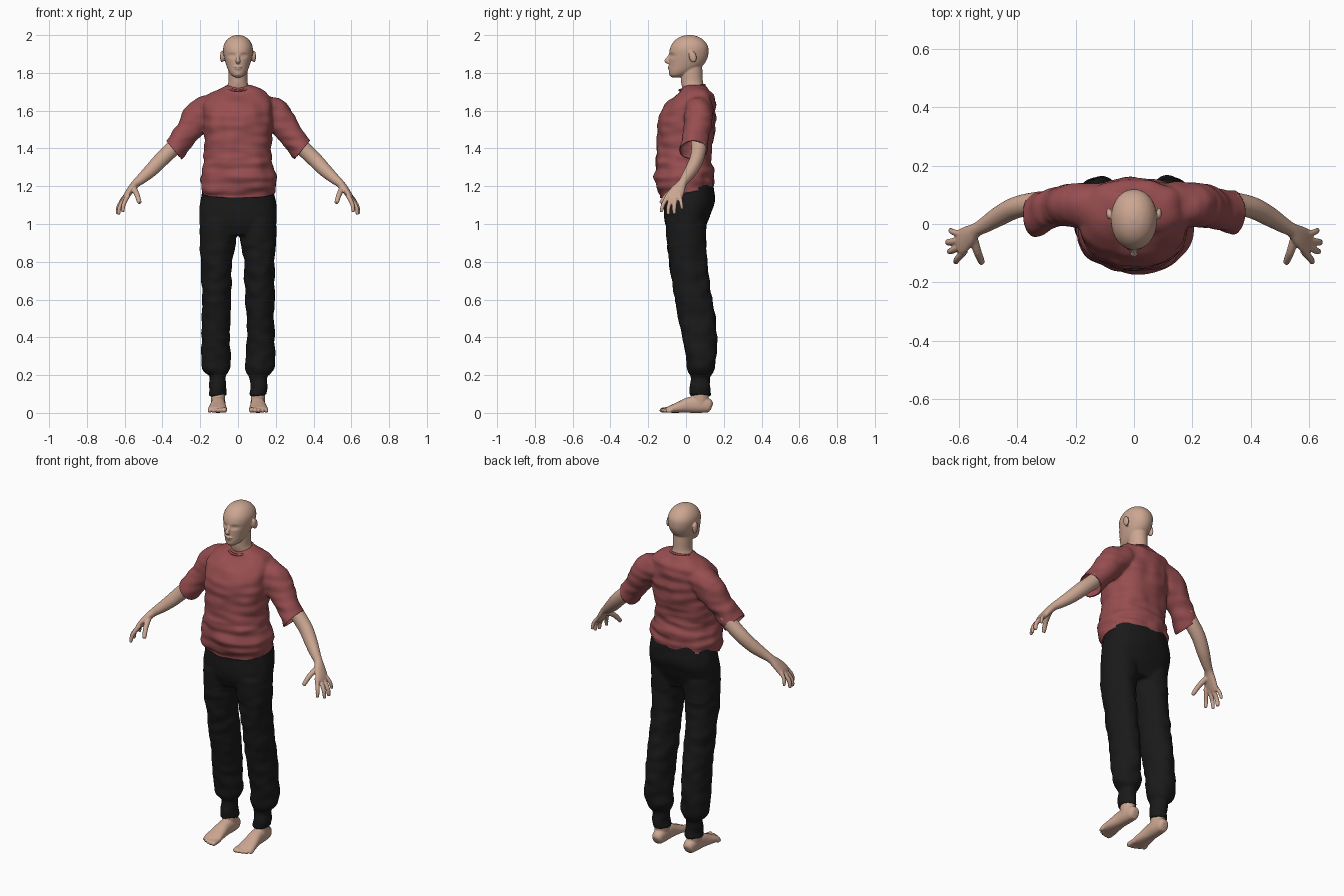
import bpy, bmesh, math
from mathutils import Vector, Matrix, noise

if "Cube" in bpy.data.objects:
    bpy.data.objects.remove(bpy.data.objects["Cube"])


def material(name, rgb):
    m = bpy.data.materials.new(name)
    m.diffuse_color = (*rgb, 1)
    m.use_nodes = True
    m.node_tree.nodes["Principled BSDF"].inputs["Base Color"].default_value = m.diffuse_color
    return m


SKIN = material("skin", (0.60, 0.38, 0.285))
RED = material("red cloth", (0.31, 0.075, 0.08))
BLACK = material("black cloth", (0.010, 0.010, 0.010))


def spline(rows, steps):
    """Catmull-Rom interpolation through rows of numbers."""
    out = []
    for i in range(len(rows) - 1):
        a, b, c, d = (rows[max(0, min(len(rows) - 1, k))] for k in (i - 1, i, i + 1, i + 2))
        for t in (j / steps for j in range(steps)):
            out.append([q + 0.5 * t * (r - p + t * (2 * p - 5 * q + 4 * r - s + t * (3 * (q - r) + s - p)))
                        for p, q, r, s in zip(a, b, c, d)])
    return out + [list(rows[-1])]


def tube(bm, rows, s=1, ref=(0, 1, 0), flat=False, power=2.0, seg=28, steps=4):
    """Closed loft; each row is x, y, z, radius along ref, radius across. s=-1 mirrors in x."""
    rows = spline(rows, steps)
    pts = [Vector(r[:3]) for r in rows]
    rings = []
    for i, r in enumerate(rows):
        tan = (pts[min(i + 1, len(pts) - 1)] - pts[max(i - 1, 0)]).normalized()
        if flat:
            tan = Vector((0, 0, 1))
        side = Vector(ref)
        side = (side - tan * side.dot(tan)).normalized()
        up = tan.cross(side)
        ring = []
        for k in range(seg):
            a = 2 * math.pi * k / seg
            c, n = math.cos(a), math.sin(a)
            c = math.copysign(abs(c) ** (2 / power), c)
            n = math.copysign(abs(n) ** (2 / power), n)
            p = pts[i] + side * c * max(r[3], 0.001) + up * n * max(r[4], 0.001)
            ring.append(bm.verts.new((p.x * s, p.y, p.z)))
        rings.append(ring)
    faces = [bm.faces.new(rings[0]), bm.faces.new(rings[-1])]
    for a, b in zip(rings, rings[1:]):
        for k in range(seg):
            j = (k + 1) % seg
            faces.append(bm.faces.new((a[k], a[j], b[j], b[k])))
    bmesh.ops.recalc_face_normals(bm, faces=faces)


def torso(bm, rows):
    """Loft of level rings; each row is z, centre y, half width, half depth."""
    tube(bm, [(0, y, z, d, w) for z, y, w, d in rows], flat=True, power=2.3, seg=40)


def ball(bm, pos, radii, tilt=0):
    m = Matrix.Translation(pos) @ Matrix.Rotation(tilt, 4, 'X') @ Matrix.Diagonal((*radii, 1))
    bmesh.ops.create_uvsphere(bm, u_segments=20, v_segments=12, radius=1, matrix=m)


def finish(bm, name, mat, voxel, smooth=4, shape=None):
    """Fuse the overlapping lofts into one skin, smooth it, then apply an optional shaping step."""
    mesh = bpy.data.meshes.new(name)
    bm.to_mesh(mesh)
    bm.free()
    ob = bpy.data.objects.new(name, mesh)
    bpy.context.collection.objects.link(ob)
    r = ob.modifiers.new("fuse", 'REMESH')
    r.mode, r.voxel_size = 'VOXEL', voxel
    sm = ob.modifiers.new("smooth", 'SMOOTH')
    sm.factor, sm.iterations = 0.5, smooth
    dg = bpy.context.evaluated_depsgraph_get()
    new = bpy.data.meshes.new_from_object(ob.evaluated_get(dg))
    ob.modifiers.clear()
    b = bmesh.new()
    b.from_mesh(new)
    if shape:
        b.normal_update()
        shape(b)
    for f in b.faces:
        f.smooth = True
        f.material_index = 0
    b.to_mesh(new)
    b.free()
    new.materials.clear()
    new.materials.append(mat)
    ob.data = new
    return ob


def wrinkle(b, amount, freq):
    moves = [(v, v.normal * amount(v.co) * noise.noise(Vector((v.co.x * freq[0], v.co.y * freq[1], v.co.z * freq[2]))))
             for v in b.verts]
    for v, d in moves:
        v.co += d


# Shirt: torso and sleeves fused, then cut open at the hems
bm = bmesh.new()
torso(bm, [(1.06, 0, .18, .13), (1.14, .005, .192, .14), (1.20, -.005, .198, .152), (1.26, -.008, .195, .156),
           (1.33, -.012, .182, .15), (1.40, -.008, .177, .147), (1.48, .0, .179, .15), (1.56, .005, .183, .152),
           (1.62, .02, .185, .135), (1.67, .04, .172, .112), (1.70, .05, .145, .085), (1.72, .05, .10, .068),
           (1.735, .045, .062, .058)])
for s in (1, -1):
    tube(bm, [(.10, .06, 1.635, .075, .06), (.20, .065, 1.578, .078, .083), (.27, .055, 1.485, .068, .067),
              (.34, .035, 1.392, .074, .062), (.40, .02, 1.31, .076, .062)], s)


def cut_shirt(b):
    wrinkle(b, lambda c: .012 if c.z < 1.36 else .007, (7, 7, 26))
    wrinkle(b, lambda c: .008, (14, 14, 9))
    bmesh.ops.bisect_plane(b, geom=b.verts[:] + b.edges[:] + b.faces[:], plane_co=(0, 0, 1.165),
                           plane_no=(0, .2, -1), clear_outer=True)
    for s in (1, -1):
        fs = [f for f in b.faces if f.calc_center_median().x * s > .235]
        geom = {e for f in fs for e in f.edges} | {v for f in fs for v in f.verts} | set(fs)
        bmesh.ops.bisect_plane(b, geom=list(geom), plane_co=(.34 * s, .035, 1.392),
                               plane_no=(.765 * s, 0, -.644), clear_outer=True)


shirt = finish(bm, "shirt", RED, .008, 5, cut_shirt)
sol = shirt.modifiers.new("cloth thickness", 'SOLIDIFY')
sol.thickness, sol.offset = .005, -1

# Collar band
bm = bmesh.new()
ring = [(.066 * math.cos(a), .032 + .066 * math.sin(a), 1.722 + .014 * math.sin(a), .007, .007)
        for a in (2 * math.pi * k / 24 for k in range(25))]
tube(bm, ring, ref=(0, 0, 1), seg=10, steps=1)
finish(bm, "collar", RED, .004, 1)

# Trousers: hips and two legs with gathered cuffs
bm = bmesh.new()
torso(bm, [(1.23, .02, .18, .12), (1.15, .02, .194, .132), (1.10, .017, .203, .132), (1.05, .006, .205, .122),
           (1.0, .0, .203, .11), (.94, .0, .175, .085)])
for s in (1, -1):
    tube(bm, [(.10, 0, 1.02, .108, .103), (.108, .003, .9, .104, .095), (.112, .01, .8, .1, .083),
              (.114, .025, .7, .098, .079), (.114, .04, .6, .1, .077), (.117, .065, .45, .096, .074),
              (.118, .08, .3, .081, .077), (.117, .08, .24, .073, .077), (.112, .079, .207, .060, .060),
              (.108, .076, .188, .052, .046), (.107, .075, .09, .054, .046)], s, flat=True)
finish(bm, "trousers", BLACK, .008, 4, lambda b: wrinkle(b, lambda c: .008 if c.z < .9 else .003, (14, 14, 18)))

# Head and neck with nose, lips, brows, eyelids and ears
bm = bmesh.new()
tube(bm, [(0, .05, 1.66, .05, .075), (0, .042, 1.71, .058, .066), (0, .032, 1.75, .058, .051),
          (0, .03, 1.80, .057, .05), (0, .03, 1.87, .055, .05)], flat=True)
tube(bm, [(0, y, z, d, w) for z, y, w, d in (
    (1.775, -.055, .014, .018), (1.788, -.042, .035, .044), (1.81, -.022, .05, .068), (1.84, .0, .062, .09),
    (1.88, .012, .073, .102), (1.92, .016, .079, .103), (1.95, .018, .074, .094), (1.977, .018, .057, .071),
    (1.994, .018, .033, .04), (2.001, .018, .005, .006))], flat=True, power=2.1, seg=36)
tube(bm, [(0, -.082, 1.902, .006, .007), (0, -.096, 1.878, .008, .009), (0, -.104, 1.863, .010, .013),
          (0, -.092, 1.852, .006, .010)], seg=14)
ball(bm, (0, -.088, 1.832), (.022, .010, .005))
ball(bm, (0, -.086, 1.822), (.019, .010, .006))
ball(bm, (0, -.078, 1.795), (.016, .012, .012))
for s in (1, -1):
    ball(bm, (.086 * s, .036, 1.886), (.009, .02, .031), .25)
    ball(bm, (.076 * s, .030, 1.88), (.009, .012, .02), .25)


def sink_eyes(b):
    for v in b.verts:
        if v.co.y < -.02:
            for s in (1, -1):
                dx, dz = (v.co.x - .032 * s) / .018, (v.co.z - 1.892) / .010
                v.co.y += .011 * math.exp(-dx * dx - dz * dz)
                v.co.y -= .005 * math.exp(-(dx / .7) ** 2 - (dz / .5) ** 2)


finish(bm, "head", SKIN, .004, 3, sink_eyes)

# Arms with hands, mirrored
FINGERS = [((.580, -.092, 1.155), (.605, -.120, 1.105), (.610, -.130, 1.068)),
           ((.590, -.075, 1.145), (.625, -.092, 1.093), (.632, -.094, 1.055)),
           ((.592, -.055, 1.145), (.630, -.062, 1.096), (.637, -.062, 1.058)),
           ((.592, -.035, 1.155), (.621, -.027, 1.117), (.628, -.021, 1.083)),
           ((.552, -.045, 1.190), (.536, -.095, 1.158), (.522, -.130, 1.115))]
for s, label in ((1, "left"), (-1, "right")):
    bm = bmesh.new()
    tube(bm, [(.24, .06, 1.52, .045, .045), (.30, .067, 1.45, .043, .044), (.345, .068, 1.40, .04, .041),
              (.405, .056, 1.342, .037, .040), (.46, .028, 1.285, .034, .036), (.51, -.003, 1.24, .027, .028),
              (.54, -.02, 1.215, .024, .022), (.565, -.04, 1.185, .036, .020), (.59, -.06, 1.15, .044, .016),
              (.602, -.068, 1.13, .038, .011)], s)
    for i, (a, m, t) in enumerate(FINGERS):
        r = (.011, .011, .012, .010, .014)[i]
        end = Vector(t) + (Vector(t) - Vector(m)).normalized() * .006
        tube(bm, [(*a, r * 1.15, r * 1.15), (*m, r, r), (*t, r * .8, r * .8), (*end, r * .3, r * .3)], s, seg=14)
    finish(bm, label + "_arm", SKIN, .004, 2)

    # Foot with ankle and five toes
    bm = bmesh.new()
    tube(bm, [(.107, .075, .2, .045, .038), (.106, .075, .1, .046, .038), (.105, .07, .04, .045, .036)], s, flat=True)
    tube(bm, [(.102, .137, .032, .014, .014), (.102, .125, .036, .030, .034), (.103, .08, .045, .037, .045),
              (.105, .02, .042, .038, .042), (.107, -.03, .031, .044, .031), (.108, -.075, .021, .050, .021),
              (.108, -.102, .016, .046, .014)], s, ref=(1, 0, 0), power=2.3)
    for i in range(5):
        x, tip, r = .072 + .0195 * i, -.130 + .004 * i * i / 2, .0145 - .001 * i
        tube(bm, [(x, -.075, .018, r, r), (x, tip + .015, r + .001, r, r), (x, tip, r, r * .9, r * .85),
                  (x, tip - .010, r, r * .3, r * .3)], s, ref=(1, 0, 0), seg=14)
    finish(bm, label + "_foot", SKIN, .004, 2)
